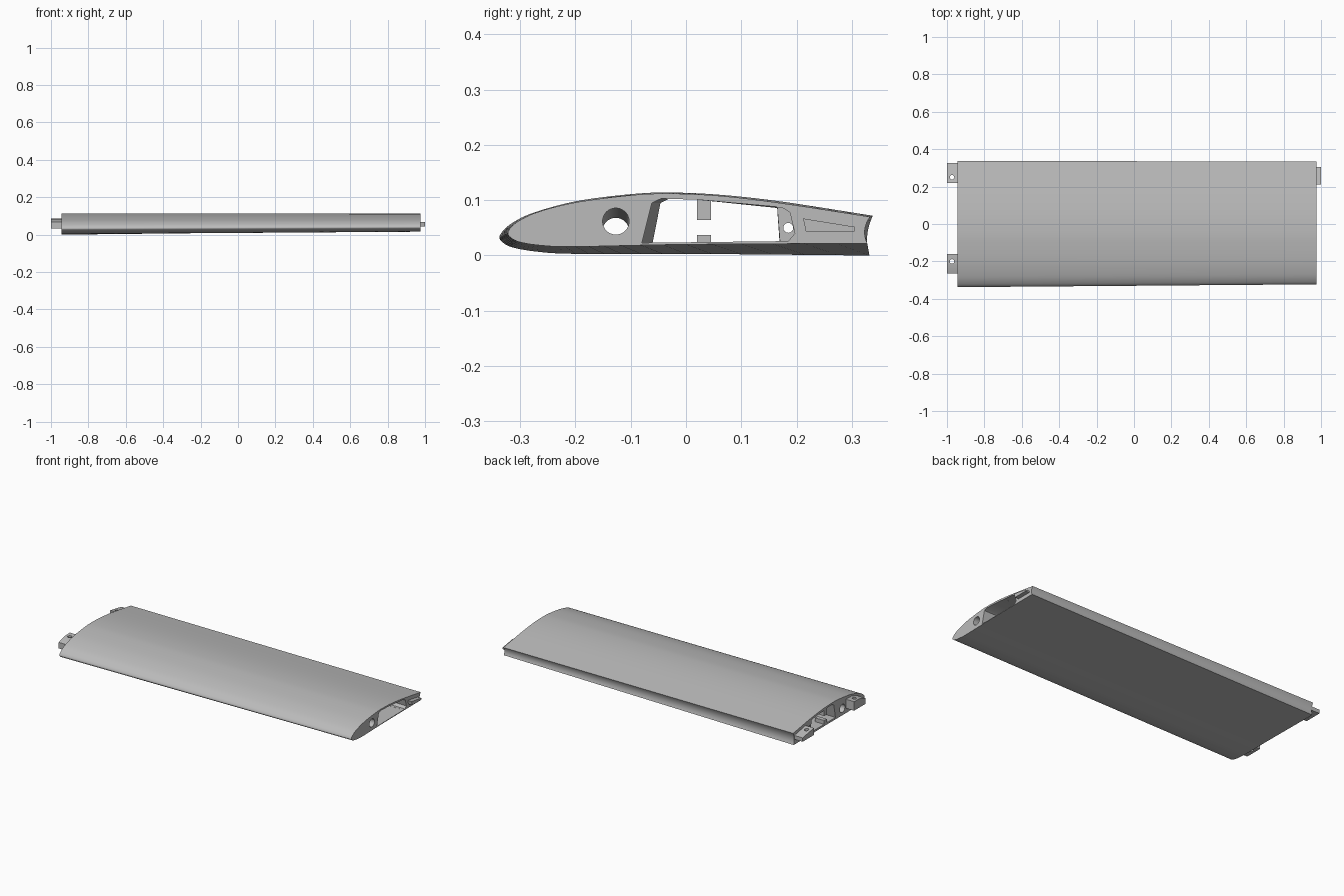
import bpy
import bmesh
import math
from mathutils import Vector

cube = bpy.data.objects.get("Cube")
if cube:
    bpy.data.objects.remove(cube, do_unlink=True)

grey = bpy.data.materials.new("plain grey")
grey.use_nodes = True
grey.diffuse_color = (0.5, 0.5, 0.5, 1)
grey.node_tree.nodes["Principled BSDF"].inputs["Base Color"].default_value = (0.5, 0.5, 0.5, 1)

ROOT, TIP = -0.945, 0.975


def loft(name, ring_a, xa, ring_b, xb):
    """Solid between two (y, z) outlines lying at xa and xb."""
    bm = bmesh.new()
    a = [bm.verts.new((xa, y, z)) for y, z in ring_a]
    b = [bm.verts.new((xb, y, z)) for y, z in ring_b]
    n = len(a)
    bm.faces.new(a)
    bm.faces.new(b[::-1])
    for i in range(n):
        j = (i + 1) % n
        bm.faces.new((a[j], a[i], b[i], b[j]))
    bmesh.ops.recalc_face_normals(bm, faces=bm.faces)
    mesh = bpy.data.meshes.new(name)
    bm.to_mesh(mesh)
    bm.free()
    mesh.materials.append(grey)
    ob = bpy.data.objects.new(name, mesh)
    bpy.context.collection.objects.link(ob)
    return ob


def box(name, x0, x1, y0, y1, z0, z1):
    ring = [(y0, z0), (y1, z0), (y1, z1), (y0, z1)]
    return loft(name, ring, x0, ring, x1)


def circle(y, z, r, n=32):
    return [(y + r * math.cos(math.tau * i / n), z + r * math.sin(math.tau * i / n))
            for i in range(n)]


def cut(target, cutter):
    """Subtract the cutter from the target and discard it."""
    cutter.hide_render = True
    mod = target.modifiers.new("cut", "BOOLEAN")
    mod.operation = "DIFFERENCE"
    mod.solver = "EXACT"
    mod.object = cutter
    bpy.context.view_layer.objects.active = target
    bpy.ops.object.modifier_apply(modifier=mod.name)
    bpy.data.objects.remove(cutter, do_unlink=True)


def smooth_path(points, steps=6):
    """Catmull-Rom curve through the points."""
    p = [Vector(q) for q in points]
    p = [2 * p[0] - p[1]] + p + [2 * p[-1] - p[-2]]
    out = []
    for i in range(1, len(p) - 2):
        a, b, c, d = p[i - 1:i + 3]
        for k in range(steps):
            t = k / steps
            out.append(tuple(0.5 * (2 * b + (c - a) * t + (2 * a - 5 * b + 4 * c - d) * t ** 2
                                    + (3 * b - a - 3 * c + d) * t ** 3)))
    return out + [tuple(points[-1])]


# Aerofoil outlines: over the top from the rear, round the nose, back underneath
root_skin = [(.338, .072), (.17, .098), (.06, .110), (-.03, .114), (-.1, .111), (-.2, .098),
             (-.28, .076), (-.32, .055), (-.337, .036), (-.333, .025), (-.315, .015),
             (-.27, .007), (-.2, .003), (0, .003), (.332, 0)]
tip_skin = [(.333, .070), (.17, .095), (.06, .108), (-.03, .112), (-.1, .109), (-.2, .096),
            (-.27, .078), (-.308, .059), (-.322, .043), (-.318, .033), (-.30, .024),
            (-.26, .018), (-.2, .016), (0, .020), (.328, .022)]


def section(skin):
    # Hollow trailing edge joins the lower lip to the upper lip
    (y1, z1), (y0, z0) = skin[0], skin[-1]
    cove = []
    for k in range(1, 8):
        t = k / 8
        cove.append((y0 + (y1 - y0) * t - 0.028 * t * (1 - t), z0 + (z1 - z0) * t))
    return smooth_path(skin) + cove


wing = loft("wing_panel", section(root_skin), ROOT, section(tip_skin), TIP)

# Equipment bay running the whole span, with a shallow recess at the tip
bay_root = [(-.062, .014), (-.046, .095), (-.03, .103), (.02, .101), (.165, .086), (.17, .014)]
bay_tip = [(-.080, .023), (-.062, .095), (-.045, .103), (.02, .101), (.165, .088), (.17, .026)]
cut(wing, loft("bay_cutter", bay_root, ROOT - .02, bay_tip, TIP + .02))
recess = [(.10, .026), (.185, .026), (.197, .040), (.188, .078), (.175, .086), (.10, .094)]
cut(wing, loft("recess_cutter", recess, TIP - .10, recess, TIP + .02))

# Spar tube bore and small rod bore
cut(wing, loft("spar_cutter", circle(-.127, .044, .024), ROOT - .02,
               circle(-.127, .062, .024), TIP + .02))
cut(wing, loft("rod_cutter", circle(.185, .050, .009, 16), ROOT - .02,
               circle(.185, .050, .009, 16), TIP + .02))

# Root rib stubs above and below the bay opening
upper_stub = box("upper_rib_stub", ROOT, ROOT + .06, .02, .045, .064, .102)
lower_stub = box("lower_rib_stub", ROOT, ROOT + .06, .02, .045, .010, .037)

# Root mounting lugs, each with a vertical bolt hole
lug_outlines = {
    "front_lug": (-.20, [(-.265, .032), (-.16, .032), (-.16, .086), (-.215, .084), (-.265, .068)]),
    "rear_lug": (.25, [(.22, .032), (.326, .032), (.326, .055), (.22, .074)]),
}
parts = [wing]
for name, (hole_y, outline) in lug_outlines.items():
    lug = loft(name, outline, -1, outline, ROOT + .01)
    bolt = loft("bolt_cutter", circle(0, 0, .012, 20), -.2, circle(0, 0, .012, 20), .2)
    bolt.rotation_euler.y = math.pi / 2
    bolt.location = (-.973, hole_y, .05)
    bpy.context.view_layer.update()
    cut(lug, bolt)
    parts.append(lug)

# Tapered locating tongue at the tip
tongue = [(.217, .043), (.305, .043), (.305, .052), (.212, .067)]
loft("tip_tongue", tongue, TIP - .01, tongue, 1)

# Smooth shading with crisp edges
bpy.ops.object.select_all(action="DESELECT")
for part in parts:
    part.select_set(True)
bpy.context.view_layer.objects.active = wing
bpy.ops.object.shade_smooth_by_angle(angle=math.radians(30))
